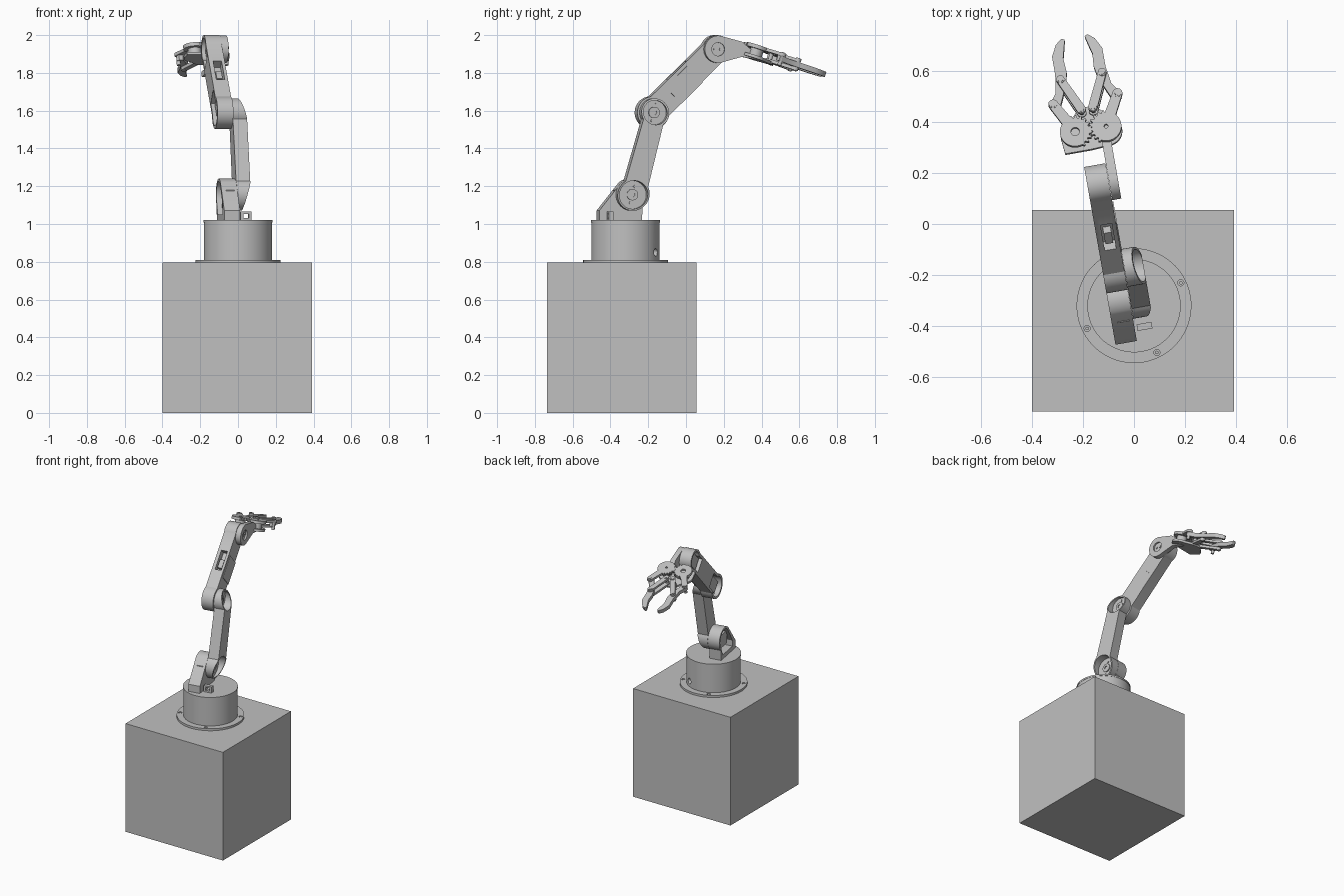
import bpy, bmesh, math
from math import sin, cos, pi, radians, asin, atan2, hypot
from mathutils import Matrix, Vector

cube = bpy.data.objects.get("Cube")
if cube:
    bpy.data.objects.remove(cube, do_unlink=True)

grey = bpy.data.materials.new("machine grey")
grey.use_nodes = True
colour = (0.53, 0.53, 0.53, 1)
grey.diffuse_color = colour
grey.node_tree.nodes["Principled BSDF"].inputs["Base Color"].default_value = colour

# Frames: the arm is turned on its base; SIDE extrudes sideways, GRIP tilts with the gripper
T = Matrix.Translation
BASE = T((0, -0.32, 0)) @ Matrix.Rotation(radians(10), 4, 'Z')
SIDE = BASE @ Matrix(((0, 0, 1, 0), (1, 0, 0, 0), (0, 1, 0, 0), (0, 0, 0, 1)))
GRIP = BASE @ T((-0.047, 0.702, 1.914)) @ Matrix.Rotation(radians(-18.2), 4, 'X')


def along(frame, p, q):
    """Frame at p with its first axis towards q, and the distance."""
    dx, dy = q[0] - p[0], q[1] - p[1]
    return frame @ T((p[0], p[1], 0)) @ Matrix.Rotation(atan2(dy, dx), 4, 'Z'), hypot(dx, dy)


def arc(x, y, r, a0=0, a1=360, n=32):
    full = a1 - a0 == 360
    count = n if full else n + 1
    return [(x + r * cos(radians(a0 + (a1 - a0) * i / n)),
             y + r * sin(radians(a0 + (a1 - a0) * i / n))) for i in range(count)]


def rect(x0, y0, x1, y1):
    return [(x0, y0), (x1, y0), (x1, y1), (x0, y1)]


def dumbbell(r1, r2, length, h1, h2):
    """Two round ends joined by straight sides of half widths h1 and h2."""
    a, b = math.degrees(asin(h1 / r1)), math.degrees(asin(h2 / r2))
    return arc(0, 0, r1, a, 360 - a, 28) + arc(length, 0, r2, b - 180, 180 - b, 28)


def prism(name, pts, lo, hi, frame):
    bm = bmesh.new()
    face = bm.faces.new([bm.verts.new((x, y, lo)) for x, y in pts])
    top = bmesh.ops.extrude_face_region(bm, geom=[face])["geom"]
    bmesh.ops.translate(bm, vec=(0, 0, hi - lo),
                        verts=[v for v in top if isinstance(v, bmesh.types.BMVert)])
    bmesh.ops.recalc_face_normals(bm, faces=bm.faces)
    me = bpy.data.meshes.new(name)
    bm.to_mesh(me)
    bm.free()
    me.materials.append(grey)
    ob = bpy.data.objects.new(name, me)
    ob.matrix_world = frame
    bpy.context.collection.objects.link(ob)
    return ob


def cut(ob, pts, lo, hi, frame):
    tool = prism("cutter", pts, lo, hi, frame)
    tool.hide_render = True
    mod = ob.modifiers.new("cut", 'BOOLEAN')
    mod.operation, mod.solver, mod.object = 'DIFFERENCE', 'EXACT', tool
    bpy.context.view_layer.update()
    me = bpy.data.meshes.new_from_object(ob.evaluated_get(bpy.context.evaluated_depsgraph_get()))
    ob.modifiers.clear()
    ob.data = me
    bpy.data.objects.remove(tool, do_unlink=True)


def slice_off(ob, point, normal):
    bm = bmesh.new()
    bm.from_mesh(ob.data)
    bmesh.ops.bisect_plane(bm, geom=bm.verts[:] + bm.edges[:] + bm.faces[:],
                           plane_co=point, plane_no=normal, clear_outer=True)
    bmesh.ops.holes_fill(bm, edges=[e for e in bm.edges if e.is_boundary])
    bmesh.ops.recalc_face_normals(bm, faces=bm.faces)
    bm.to_mesh(ob.data)
    bm.free()


def bar(name, p, q, r1, r2, lo, hi, frame):
    f, length = along(frame, p, q)
    return prism(name, dumbbell(r1, r2, length, r1, r2), lo, hi, f)


# Pedestal and turntable
prism("pedestal", rect(-0.4, -0.735, 0.392, 0.055), 0, 0.795, Matrix())
flange = prism("base_flange", arc(0, 0, 0.225, n=64), 0.795, 0.81, BASE)
for k in range(4):
    a = radians(16 + 90 * k)
    x, y = 0.204 * cos(a), 0.204 * sin(a)
    cut(flange, arc(x, y, 0.012, n=16), 0.8, 0.83, BASE)
    prism("flange_screw", arc(x, y, 0.007, n=12), 0.8, 0.806, BASE)
drum = prism("base_drum", arc(0, 0, 0.181, n=64), 0.81, 1.008, BASE)
socket = BASE @ Matrix.Rotation(radians(52), 4, 'Z') @ T((0, 0, 0.85)) @ \
    Matrix.Rotation(pi / 2, 4, 'Y')
cut(drum, arc(0, 0, 0.02, n=20), 0.15, 0.2, socket)
prism("turntable", arc(0, 0, 0.183, n=64), 1.008, 1.02, BASE)
loop = prism("cable_loop", rect(-0.1, 1.02, -0.074, 1.065), -0.003, 0.056, SIDE)
cut(loop, rect(0.012, -0.12, 0.041, -0.05), 1.032, 1.054, BASE)

# Joint centres as (forward, height)
shoulder, elbow, wrist = (0.035, 1.155), (0.152, 1.59), (0.494, 1.925)

# Shoulder bracket, hollow on its outer side, with its motor
bracket = prism("shoulder_bracket", [(-0.138, 1.02), (0.09, 1.02)]
                + arc(*shoulder, 0.085, -45, 130, 24) + [(-0.138, 1.072)], -0.098, -0.013, SIDE)
cut(bracket, [(-0.09, 1.05), (0.065, 1.05)] + arc(*shoulder, 0.07, -40, 130, 24)
    + [(-0.09, 1.09)], -0.15, -0.03, SIDE)
prism("shoulder_motor", rect(-0.055, 1.085, 0.06, 1.18), -0.075, -0.028, SIDE)

# Lower arm: dumbbell with slanted ends and round cups for the joint horns
frame, length = along(SIDE, shoulder, elbow)
lower = prism("lower_arm", dumbbell(0.085, 0.075, length, 0.062, 0.055), -0.012, 0.064, frame)
slice_off(lower, (0.05, 0, 0.064), Vector((-0.04, 0, 0.135)))
slice_off(lower, (length - 0.05, 0, 0.064), Vector((0.04, 0, 0.125)))
for a, r in ((0, 0.085), (length, 0.075)):
    cut(lower, arc(a, 0, r - 0.01), 0.008, 0.1, frame)
    horn = prism("joint_horn", arc(a, 0, 0.03, n=24), 0.008, 0.016, frame)
    cut(horn, arc(a, 0, 0.013, n=16), 0.01, 0.03, frame)
    for d in (-0.045, 0.045):
        prism("horn_screw", arc(a + d, 0, 0.007, n=12), 0.008, 0.014, frame)

# Upper arm: two open motor bays and a slot on top
frame, length = along(SIDE, elbow, wrist)
upper = prism("upper_arm", dumbbell(0.086, 0.075, length, 0.07, 0.068), -0.098, -0.013, frame)
cut(upper, arc(0, 0, 0.07, 50, 310) + [(0.12, -0.05), (0.12, 0.05)], -0.15, -0.03, frame)
cut(upper, arc(length, 0, 0.06, -130, 130) + [(length - 0.1, 0.05), (length - 0.1, -0.05)],
    -0.15, -0.03, frame)
cut(upper, rect(0.18, 0.02, 0.32, 0.12), -0.075, -0.03, frame)
prism("elbow_motor", rect(-0.03, -0.042, 0.1, 0.042), -0.08, -0.028, frame)
prism("wrist_motor", rect(length - 0.085, -0.042, length + 0.03, 0.042), -0.08, -0.028, frame)
prism("arm_motor", rect(0.2, 0.01, 0.26, 0.055), -0.068, -0.037, frame)
prism("motor_cover", rect(0.14, -0.072, 0.3, 0.05), -0.014, -0.009, frame)

# Wrist bracket carrying the gripper
hand = prism("wrist_bracket", arc(*wrist, 0.072, 80, 285, 28)
             + [(0.622, 1.885), (0.7, 1.87), (0.7, 1.9), (0.622, 1.965)], -0.012, 0.024, SIDE)
cut(hand, arc(*wrist, 0.035, n=24), 0.012, 0.05, SIDE)
for d in (-0.015, 0.015):
    prism("wrist_screw", arc(wrist[0] + d, wrist[1], 0.008, n=12), 0.01, 0.018, SIDE)

# Gripper palm plate
prism("palm_plate", arc(0.0615, 0, 0.06, -90, 70, 20)
      + [(0.04, 0.1), (0.02, 0.11), (-0.02, 0.11), (-0.04, 0.1)]
      + arc(-0.0615, 0, 0.06, 110, 180, 10) + [(-0.115, -0.065), (-0.01, -0.065)],
      -0.04, -0.024, GRIP)

# Mirrored gears, links and fingers
finger = [(0.141, 0.116), (0.135, 0.14), (0.111, 0.176), (0.1, 0.25), (0.1, 0.326),
          (0.077, 0.372), (0.052, 0.392), (0.04, 0.387), (0.046, 0.36), (0.058, 0.312),
          (0.054, 0.258), (0.062, 0.215), (0.087, 0.152), (0.107, 0.106), (0.128, 0.104)]
for s, side in ((1, "left"), (-1, "right")):
    hub, pin = (s * 0.0615, 0), (s * 0.023, 0.088)
    inner, outer = (s * 0.083, 0.223), (s * 0.128, 0.127)
    # teeth only on the half that faces the other gear
    teeth = []
    for k in range(80):
        a = radians(4.5 * k + (0 if s > 0 else 9))
        toothed = 60 < 4.5 * k < 240
        r = (0.067 if k % 4 < 2 else 0.056) if toothed else 0.06
        teeth.append((hub[0] + s * r * cos(a), r * sin(a)))
    gear = prism(side + "_gear", teeth, 0.012, 0.032, GRIP)
    cut(gear, arc(*hub, 0.017 if s < 0 else 0.008, n=16), 0.02, 0.05, GRIP)
    prism(side + "_gear_post", arc(*hub, 0.035, n=24), -0.026, 0.013, GRIP)
    prism(side + "_finger", [(s * x, y) for x, y in finger], -0.014, 0.014, GRIP)
    for level, lo, hi in (("upper", 0.014, 0.03), ("lower", -0.032, -0.015)):
        bar(f"{side}_{level}_inner_link", pin, inner, 0.018, 0.016, lo, hi, GRIP)
    start = (hub[0] + s * 0.022, 0.043)
    bar(side + "_gear_arm", start, outer, 0.022, 0.019, 0.0145, 0.0315, GRIP)
    for p in (pin, inner, outer):
        prism(side + "_pivot_bolt", arc(*p, 0.011, n=16), -0.036, 0.036, GRIP)
        prism(side + "_pivot_washer", arc(*p, 0.016, n=20), 0.028, 0.034, GRIP)

# Smooth the round walls, keep hard edges
for ob in bpy.context.collection.objects:
    if ob.type == 'MESH' and grey.name in ob.data.materials:
        ob.data.shade_smooth()
        ob.data.set_sharp_from_angle(angle=radians(30))
